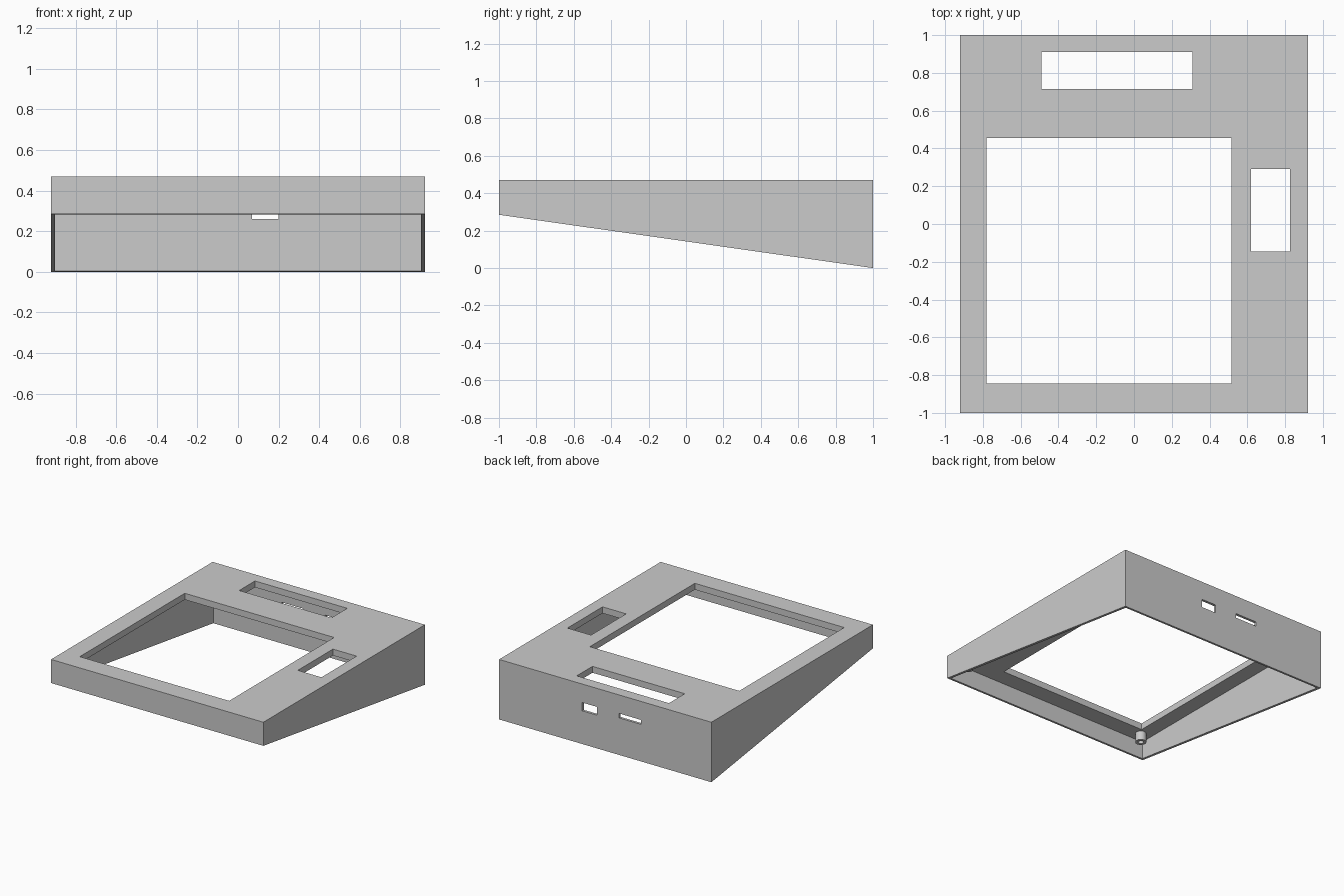
import bpy, bmesh

if "Cube" in bpy.data.objects:
    bpy.data.objects.remove(bpy.data.objects["Cube"], do_unlink=True)

HALF_X, HALF_Y, TOP, FRONT_Z = 0.92, 1.0, 0.47, 0.285
WALL, PLATE = 0.02, 0.05

grey = bpy.data.materials.new("plain_grey")
grey.use_nodes = True
colour = (0.6, 0.6, 0.6, 1)
grey.diffuse_color = colour
grey.node_tree.nodes["Principled BSDF"].inputs["Base Color"].default_value = colour


def make_object(name, bm):
    bmesh.ops.recalc_face_normals(bm, faces=bm.faces)
    mesh = bpy.data.meshes.new(name)
    bm.to_mesh(mesh)
    bm.free()
    mesh.materials.append(grey)
    obj = bpy.data.objects.new(name, mesh)
    bpy.context.collection.objects.link(obj)
    return obj


def prism(name, profile, half_width):
    """Extrude a (y, z) profile across x."""
    bm = bmesh.new()
    face = bm.faces.new([bm.verts.new((-half_width, y, z)) for y, z in profile])
    result = bmesh.ops.extrude_face_region(bm, geom=[face])
    moved = [v for v in result["geom"] if isinstance(v, bmesh.types.BMVert)]
    bmesh.ops.translate(bm, verts=moved, vec=(2 * half_width, 0, 0))
    return make_object(name, bm)


def cut_box(target, x, y, z):
    """Subtract a box given by its (min, max) range on each axis."""
    bm = bmesh.new()
    bmesh.ops.create_cube(bm, size=1)
    for v in bm.verts:
        v.co = [r[0] if c < 0 else r[1] for c, r in zip(v.co, (x, y, z))]
    cutter = make_object("cutter", bm)
    cutter.hide_render = True
    mod = target.modifiers.new("cut", 'BOOLEAN')
    mod.operation, mod.solver, mod.object = 'DIFFERENCE', 'EXACT', cutter
    bpy.context.view_layer.objects.active = target
    bpy.ops.object.modifier_apply(modifier=mod.name)
    bpy.data.objects.remove(cutter, do_unlink=True)


def tube(name, x, y, z_low, z_high, outer, inner, sides=32):
    """Screw post with a blind bore opening downwards."""
    bm = bmesh.new()
    rings = []
    for radius, z in ((outer, z_high), (outer, z_low), (inner, z_low), (inner, z_high)):
        ring = bmesh.ops.create_circle(bm, segments=sides, radius=radius)["verts"]
        bmesh.ops.translate(bm, verts=ring, vec=(x, y, z))
        rings.append(ring)
    for a, b in zip(rings, rings[1:]):
        for i in range(sides):
            j = (i + 1) % sides
            bm.faces.new((a[i], a[j], b[j], b[i]))
    obj = make_object(name, bm)
    bpy.context.view_layer.objects.active = obj
    obj.select_set(True)
    bpy.ops.object.shade_smooth_by_angle()
    obj.select_set(False)


# Wedge shell, open underneath
shell = prism("enclosure_shell",
              [(-HALF_Y, FRONT_Z), (HALF_Y, 0), (HALF_Y, TOP), (-HALF_Y, TOP)], HALF_X)
inner_x, inner_y = HALF_X - WALL, HALF_Y - WALL
cut_box(shell, (-inner_x, inner_x), (-inner_y, inner_y), (-1, TOP - PLATE))

# Screen, rear slot and side window through the top plate
through = (TOP - 2 * PLATE, 1)
cut_box(shell, (-0.78, 0.515), (-0.845, 0.455), through)
cut_box(shell, (-0.49, 0.31), (0.715, 0.91), through)
cut_box(shell, (0.62, 0.825), (-0.145, 0.29), through)

# Cable ports through the back wall
cut_box(shell, (0.07, 0.20), (0.95, 1.1), (0.26, 0.325))
cut_box(shell, (-0.31, -0.12), (0.95, 1.1), (0.29, 0.325))

# Screw posts under the corners of the top plate
for side, sx in (("left", 1), ("right", -1)):
    for end, sy in (("front", -1), ("back", 1)):
        tube(f"{end}_{side}_screw_post", sx * (HALF_X - 0.105), sy * (HALF_Y - 0.105),
             TOP - 0.12, TOP - PLATE, 0.04, 0.02)
